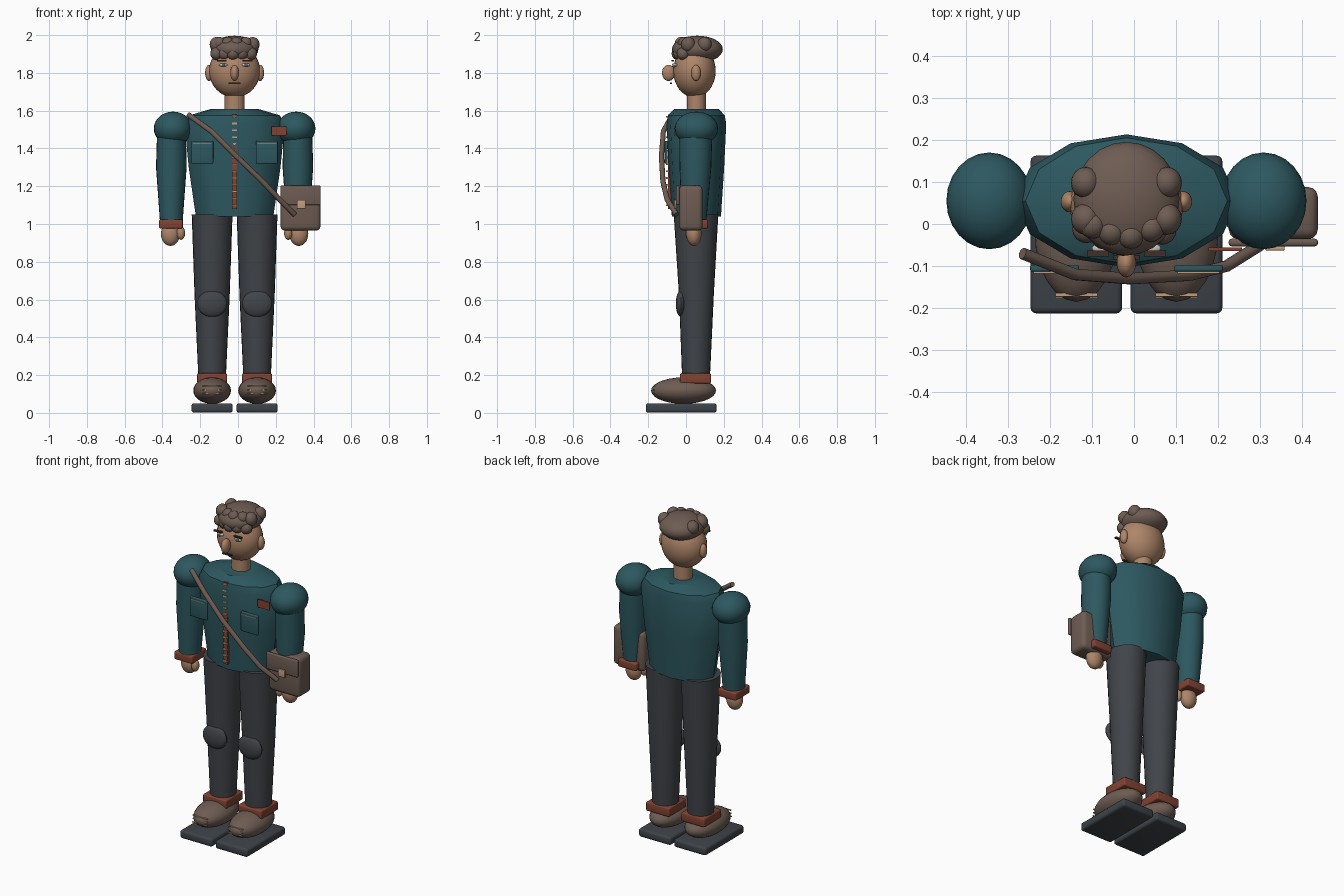
import bpy, bmesh, math
from mathutils import Vector

cube = bpy.data.objects.get("Cube")
if cube:
    bpy.data.objects.remove(cube, do_unlink=True)

CX, CY = -0.018, 0.055   # body axis
made = []


def material(name, r, g, b):
    m = bpy.data.materials.new(name)
    m.use_nodes = True
    m.diffuse_color = (r, g, b, 1)
    m.node_tree.nodes["Principled BSDF"].inputs["Base Color"].default_value = (r, g, b, 1)
    return m


TEAL = material("teal_cloth", .026, .098, .117)
SKIN = material("skin", .42, .235, .14)
BROWN = material("brown_leather_and_hair", .155, .108, .086)
TROUSER = material("charcoal_cloth", .052, .058, .066)
SOLE = material("slate_rubber", .047, .056, .066)
RUST = material("rust_trim", .22, .055, .032)
TAN = material("tan_stitching", .56, .35, .22)
DARK = material("dark_brown", .05, .028, .02)
WHITE = material("eye_white", .6, .56, .5)
IRIS = material("iris_grey_blue", .06, .13, .17)


def finish(name, bm, mat):
    bmesh.ops.recalc_face_normals(bm, faces=bm.faces)
    me = bpy.data.meshes.new(name)
    bm.to_mesh(me)
    bm.free()
    me.materials.append(mat)
    ob = bpy.data.objects.new(name, me)
    bpy.context.collection.objects.link(ob)
    made.append(ob)
    return ob


def ball(name, loc, radii, mat, u=24, v=14):
    bm = bmesh.new()
    bmesh.ops.create_uvsphere(bm, u_segments=u, v_segments=v, radius=1)
    bmesh.ops.scale(bm, vec=radii, verts=bm.verts)
    bmesh.ops.translate(bm, vec=loc, verts=bm.verts)
    return finish(name, bm, mat)


def box(name, loc, size, mat, bevel=0.0):
    bm = bmesh.new()
    bmesh.ops.create_cube(bm, size=1)
    bmesh.ops.scale(bm, vec=size, verts=bm.verts)
    bmesh.ops.translate(bm, vec=loc, verts=bm.verts)
    if bevel:
        bmesh.ops.bevel(bm, geom=bm.edges[:], offset=bevel, segments=3,
                        profile=0.5, affect='EDGES')
    return finish(name, bm, mat)


def loft(name, rings, mat, n=24):
    """Closed tube through elliptical rings (x, y, z, rx, ry)."""
    bm = bmesh.new()
    loops = []
    for x, y, z, rx, ry in rings:
        loops.append([bm.verts.new((x + rx * math.cos(k * math.tau / n),
                                    y + ry * math.sin(k * math.tau / n), z))
                      for k in range(n)])
    for a, b in zip(loops, loops[1:]):
        for k in range(n):
            j = (k + 1) % n
            bm.faces.new((a[k], a[j], b[j], b[k]))
    bm.faces.new(loops[0])
    bm.faces.new(loops[-1])
    return finish(name, bm, mat)


# Jacket body and neck
loft("jacket_body", [(CX, CY, z, rx, ry) for z, rx, ry in (
    (1.04, .205, .13), (1.3, .243, .147), (1.53, .265, .158),
    (1.575, .24, .15), (1.61, .122, .117))], TEAL, 12)
loft("neck", [(CX, CY, 1.58, .053, .05), (CX, CY, 1.72, .053, .05)], SKIN)

# Jacket front: placket with teeth
box("placket", (CX, -.088, 1.33), (.028, .016, .5), RUST)
for i in range(14):
    box("placket_tooth", (CX, -.099, 1.1 + i * .036), (.026, .012, .009), TAN)

# Head, face and hair
ball("head", (CX, .045, 1.81), (.135, .112, .14), SKIN, 32, 20)
ball("nose", (CX, -.092, 1.8), (.023, .035, .043), SKIN)
box("mouth", (CX, -.08, 1.745), (.062, .012, .008), DARK)
ball("hair_cap", (CX, .06, 1.925), (.126, .135, .072), BROWN)
for z, y, xs, r in ((1.902, -.045, (-.095, -.052, -.008, .037, .085), .034),
                    (1.957, -.03, (-.08, -.035, .01, .058), .033)):
    for x in xs:
        ball("front_curl", (CX + x, y + abs(x) * .35, z), (r, r, r), BROWN, 16, 10)

# Paired parts
for side, s in (("right", -1), ("left", 1)):
    def X(d):
        return CX + s * d

    # Face and hair sides
    ball(side + "_ear", (X(.135), .053, 1.8), (.021, .025, .043), SKIN)
    ball(side + "_eye", (X(.06), -.058, 1.842), (.022, .012, .009), WHITE)
    ball(side + "_iris", (X(.06), -.067, 1.842), (.009, .006, .009), IRIS, 12, 8)
    box(side + "_brow", (X(.068), -.07, 1.863), (.052, .014, .008), DARK)
    for y in (.012, .098):
        ball(side + "_curl", (X(.096), y, 1.95), (.036, .038, .04), BROWN, 16, 10)

    # Arm and hand
    ball(side + "_shoulder", (X(.326), CY, 1.505), (.102, .115, .09), TEAL)
    loft(side + "_sleeve", [(X(.334), .052, 1.5, .076, .088),
                            (X(.335), .05, 1.3, .081, .084),
                            (X(.335), .042, 1.01, .06, .065)], TEAL)
    box(side + "_cuff", (X(.337), .046, 1.0), (.125, .14, .048), RUST, .008)
    ball(side + "_palm", (X(.34), .042, .948), (.05, .04, .064), SKIN)
    ball(side + "_thumb", (X(.284), .02, .952), (.022, .024, .036), SKIN)

    # Chest pocket
    box(side + "_pocket", (X(.171), -.105, 1.38), (.116, .016, .12), TEAL, .005)
    box(side + "_pocket_stitch", (X(.171), -.115, 1.425), (.1, .005, .004), TAN)

    # Leg
    loft(side + "_trouser_leg", [(X(.119), .053, 1.05, .108, .118),
                                 (X(.119), .055, .62, .093, .092),
                                 (X(.119), .053, .17, .072, .073)], TROUSER)
    ball(side + "_knee_patch", (X(.119), -.027, .578), (.08, .027, .07), TROUSER)
    box(side + "_ankle_cuff", (X(.119), .05, .183), (.158, .165, .054), RUST, .008)

    # Shoe
    ball(side + "_shoe", (X(.119), -.013, .118), (.1, .172, .07), BROWN)
    box(side + "_sole", (X(.119), -.025, .026), (.218, .375, .05), SOLE, .014)
    for k in range(3):
        box(side + "_lace", (X(.119), -.168 - .002 * k, .142 - .02 * k),
            (.1, .008, .005), TAN)

# Chest tag
box("chest_tag", (.217, -.06, 1.492), (.08, .008, .048), RUST)

# Shoulder bag
box("bag_body", (.331, .026, 1.085), (.212, .124, .24), BROWN, .024)
box("bag_flap", (.331, -.044, 1.152), (.212, .018, .104), BROWN, .007)
box("bag_buckle", (.335, -.058, 1.105), (.046, .01, .046), TAN, .003)

# Bag strap
path = [(-.265, -.07, 1.58), (-.14, -.12, 1.49), (-.01, -.13, 1.36),
        (.13, -.122, 1.225), (.22, -.1, 1.13), (.3, -.05, 1.05)]
cu = bpy.data.curves.new("bag_strap", 'CURVE')
cu.dimensions = '3D'
cu.bevel_depth = .014
cu.bevel_resolution = 3
cu.use_fill_caps = True
sp = cu.splines.new('POLY')
sp.points.add(len(path) - 1)
for p, co in zip(sp.points, path):
    p.co = Vector(co).to_4d()
sp.use_smooth = True
cu.materials.append(BROWN)
bpy.context.collection.objects.link(bpy.data.objects.new("bag_strap", cu))

# Smooth shading with sharp edges kept
bpy.ops.object.select_all(action='DESELECT')
for ob in made:
    ob.select_set(True)
bpy.context.view_layer.objects.active = made[0]
bpy.ops.object.shade_smooth_by_angle(angle=math.radians(35))
